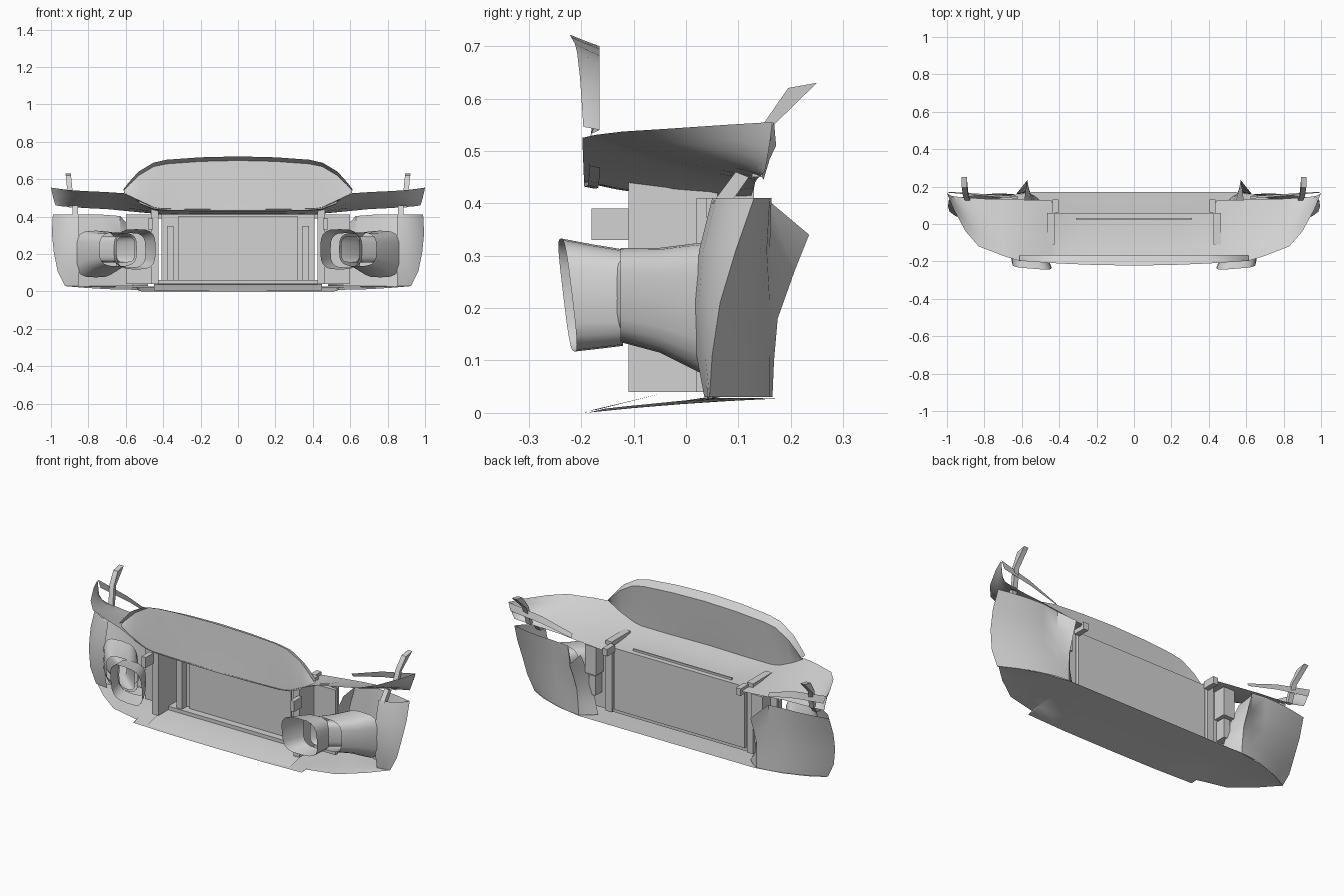
import bpy, math
from mathutils import Vector

cube = bpy.data.objects.get("Cube")
if cube:
    bpy.data.objects.remove(cube, do_unlink=True)

grey = bpy.data.materials.new("light_grey")
grey.use_nodes = True
COL = (0.65, 0.65, 0.65, 1)
grey.diffuse_color = COL
grey.node_tree.nodes["Principled BSDF"].inputs["Base Color"].default_value = COL


def make(name, verts, faces, mirror=True, angle=35):
    mesh = bpy.data.meshes.new(name)
    mesh.from_pydata(verts, [], faces)
    mesh.materials.append(grey)
    ob = bpy.data.objects.new(name, mesh)
    bpy.context.collection.objects.link(ob)
    if mirror:
        mod = ob.modifiers.new("Mirror", "MIRROR")
        mod.merge_threshold = 0.0005
    bpy.ops.object.select_all(action="DESELECT")
    ob.select_set(True)
    bpy.context.view_layer.objects.active = ob
    bpy.ops.object.shade_smooth_by_angle(angle=math.radians(angle))
    return ob


def loft(name, rows, closed=False):
    """Skin a list of equally long point rows."""
    n = len(rows[0])
    verts = [tuple(p) for row in rows for p in row]
    faces = []
    for i in range(len(rows) - 1):
        for j in range(n if closed else n - 1):
            k = (j + 1) % n
            faces.append((i * n + j, i * n + k, (i + 1) * n + k, (i + 1) * n + j))
    return make(name, verts, faces)


def box(name, x, y, z, mirror=True):
    verts = [(a, b, c) for a in x for b in y for c in z]
    faces = [(0, 1, 3, 2), (4, 6, 7, 5), (0, 4, 5, 1), (2, 3, 7, 6), (0, 2, 6, 4), (1, 5, 7, 3)]
    return make(name, verts, faces, mirror)


def fin(name, x, half, profile, lean):
    """Thin upright plate from a y-z profile."""
    n = len(profile)
    z0 = profile[0][1]
    verts = [(x + s * half + lean * (z - z0), y, z) for s in (-1, 1) for y, z in profile]
    faces = [tuple(range(n)), tuple(range(2 * n - 1, n - 1, -1))]
    faces += [(i, (i + 1) % n, n + (i + 1) % n, n + i) for i in range(n)]
    return make(name, verts, faces)


def blend(a, b, steps, bulge):
    """Rows between two edges, bowed up or down."""
    rows = []
    for i in range(steps + 1):
        t = i / steps
        up = Vector((0, 0, bulge * 4 * t * (1 - t)))
        rows.append([Vector(p).lerp(Vector(q), t) + up for p, q in zip(a, b)])
    return rows


# Upper shelf with the two swept wings
front = [(0, -.195, .44), (.25, -.195, .44), (.41, -.195, .443), (.45, -.195, .45), (.61, -.198, .525),
         (.7, -.17, .531), (.83, -.12, .537), (.9, -.04, .542), (.965, .08, .55), (1, .165, .555)]
back = [(0, .055, .41), (.25, .055, .41), (.42, .055, .41), (.44, .125, .415), (.6, .13, .43),
        (.7, .132, .44), (.8, .135, .445), (.88, .14, .45), (.94, .145, .455), (.975, .15, .46)]
loft("upper_shelf", blend(front, back, 4, -.008))
loft("wing_rear_strip", [[(.62, .135, .465), (.8, .15, .52), (1, .168, .555)],
                         [(.62, .148, .445), (.8, .16, .485), (.985, .172, .51)]])
box("shelf_rib", (-.31, .31), (.025, .033), (.41, .422), mirror=False)
box("shelf_tab", (.405, .435), (.06, .13), (.39, .43))

# Upright nose panel with a flared rim
xs = [0, .2, .38, .45, .53, .58, .61]
low = [.44, .44, .442, .45, .48, .51, .528]
high = [.70, .695, .682, .668, .62, .572, .54]
flare = [.022, .022, .022, .02, .02, .012, .006]
bottom = [(x, -.195 + .02 * x, z) for x, z in zip(xs, low)]
mid = [(x, -.18, z * .6 + h * .4) for x, z, h in zip(xs, low, high)]
top = [(x, -.165, h) for x, h in zip(xs, high)]
rim_base = [(x * 1.005, -.195 + .04 * x * x, h + f * .5) for x, h, f in zip(xs, high, flare)]
rim = [(x * 1.005, -.222 + .07 * x * x, h + f) for x, h, f in zip(xs, high, flare)]
loft("nose_panel", [bottom, mid, top])
loft("nose_rim", [top, rim_base, rim])
loft("nose_lower_roll", [[(x, y + .02, z - .012) for x, y, z in bottom[:5]],
                         [(x, y, z - .008) for x, y, z in bottom[:5]], bottom[:5]])

# Floor and the raised splitter lip above it
edge_front = [(0, -.195, 0), (.3, -.193, 0), (.53, -.185, .001), (.532, -.155, .008),
              (.7, -.12, .012), (.83, -.03, .02), (.92, .05, .028)]
edge_back = [(0, .17, .027), (.3, .17, .027), (.53, .17, .027), (.55, .17, .027),
             (.7, .145, .028), (.83, .1, .028), (.92, .052, .029)]
loft("floor", blend(edge_front, edge_back, 4, .003))
lip_front = [(0, -.19, .003), (.25, -.185, .004), (.45, -.17, .006)]
lip_back = [(x, -.05, .036) for x in (0, .25, .45)]
lip_end = [(x, .05, .04) for x in (0, .25, .45)]
loft("splitter_lip", [lip_front, lip_back, lip_end])

# Corner shells: rear liner folding round into the outer skin
levels = [  # inner z, outer z, rear y, fold y, fold x, skin y
    (.03, .03, .165, .045, .925, .035),
    (.10, .11, .168, .05, .965, .02),
    (.18, .21, .175, .065, .985, .016),
    (.27, .31, .207, .095, .995, .025),
    (.34, .41, .235, .13, .99, .05)]
rows = []
for i, (zi, zo, r, o, fx, s) in enumerate(levels):
    t = i / 4
    knee = min(r, .16)
    row = [(.48 + .11 * t, r - .06 - .07 * t, zi), (.525 + .05 * t, r - .02, zi), (.56 + .01 * t, r, zi),
           (.63, knee, zi + (zo - zi) * .9)]
    for u in (.25, .5, .75, .92):
        row.append((.63 + (fx - .63) * u, knee + (o - knee) * u + .015 * math.sin(math.pi * u), zo))
    row += [(fx, o, zo), (fx - .03, o * .55 + s * .45, zo), (.9, s + .008, zo), (.85, s, zo)]
    rows.append(row)
loft("corner_shell", rows)

# Radiator core with frame strips and side walls
box("radiator_panel", (-.41, .41), (.035, .06), (.06, .41), mirror=False)
box("radiator_core", (-.32, .32), (.02, .035), (.06, .4), mirror=False)
box("radiator_strip", (.345, .38), (-.01, .03), (.06, .35))
box("lower_crossbar", (-.43, .43), (-.02, .05), (.04, .06), mirror=False)
box("side_wall", (.425, .465), (-.11, .06), (.04, .44))
box("front_bracket", (.455, .48), (-.18, -.11), (.33, .39))
box("wall_wing", (.465, .6), (.02, .04), (.04, .41))
box("rear_bracket", (.49, .56), (.04, .11), (.25, .41))
box("rear_latch", (.5, .54), (.04, .1), (.13, .24))


# Air ducts: a flared mouth and an outer funnel
def ring(cx, cy, cz, hx, hz, shear=0.0, tilt=0.0, count=20):
    pts = []
    for i in range(count):
        a = 2 * math.pi * i / count
        c, s = math.cos(a), math.sin(a)
        px = math.copysign(abs(c) ** .6, c) * hx
        pz = math.copysign(abs(s) ** .6, s) * hz
        pts.append((cx + px, cy + px * shear + pz * tilt, cz + pz))
    return pts


loft("duct_mouth", [ring(.545, -.226, .225, .105, .108, .08, -.12),
                    ring(.56, -.175, .222, .098, .1, .04, -.06),
                    ring(.58, -.12, .22, .085, .092)], closed=True)
loft("duct_funnel", [ring(.64, -.125, .225, .1, .09), ring(.7, -.05, .215, .11, .1),
                     ring(.76, .03, .2, .11, .125)], closed=True)
loft("duct_inner", [ring(.6, -.14, .225, .05, .07), ring(.75, -.03, .225, .07, .07),
                    ring(.78, .06, .225, .06, .06)], closed=True)

# Mounting fins on the wings and corners
fin("wing_fin", .89, .014, [(.125, .45), (.15, .555), (.195, .62), (.25, .63), (.168, .55), (.145, .45)], .1)
fin("corner_fin", .87, .014, [(.05, .4), (.095, .46), (.12, .45), (.085, .4)], 0)
